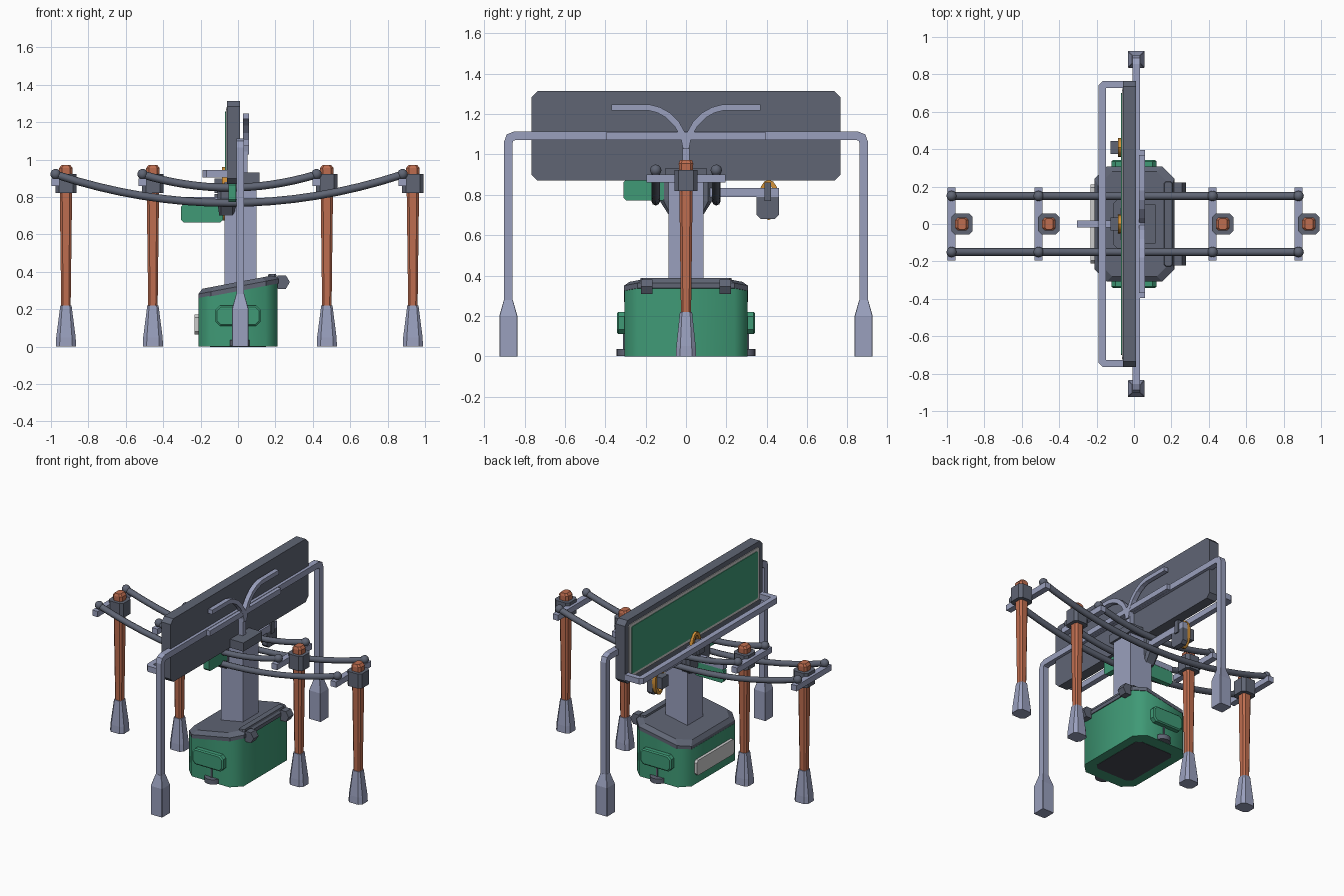
import bpy, bmesh, math
from mathutils import Vector, Matrix

if "Cube" in bpy.data.objects:
    bpy.data.objects.remove(bpy.data.objects["Cube"])


def mat(name, c):
    m = bpy.data.materials.new(name)
    m.diffuse_color = (*c, 1)
    m.use_nodes = True
    m.node_tree.nodes["Principled BSDF"].inputs["Base Color"].default_value = m.diffuse_color
    return m


SLATE = mat("slate grey", (.115, .13, .175))
LAV = mat("lavender metal", (.32, .35, .51))
GREEN = mat("green", (.05, .32, .18))
RUST = mat("rust orange", (.52, .155, .08))
AMBER = mat("amber", (.66, .29, .04))
PALE = mat("pale grey", (.6, .6, .6))
DARK = mat("dark underside", (.06, .065, .085))


def finish(name, bm, m, smooth=0):
    bmesh.ops.recalc_face_normals(bm, faces=bm.faces)
    me = bpy.data.meshes.new(name)
    bm.to_mesh(me)
    bm.free()
    me.materials.append(m)
    o = bpy.data.objects.new(name, me)
    bpy.context.collection.objects.link(o)
    if smooth:
        bpy.context.view_layer.objects.active = o
        o.select_set(True)
        bpy.ops.object.shade_smooth_by_angle(angle=math.radians(smooth))
        o.select_set(False)
    return o


def skin(name, rings, m, smooth=0, closed=False):
    bm = bmesh.new()
    rs = [[bm.verts.new(p) for p in r] for r in rings]
    n = len(rs[0])
    pairs = list(zip(rs, rs[1:])) + ([(rs[-1], rs[0])] if closed else [])
    for a, b in pairs:
        for i in range(n):
            j = (i + 1) % n
            bm.faces.new((a[i], a[j], b[j], b[i]))
    if not closed:
        bm.faces.new(rs[0])
        bm.faces.new(rs[-1])
    return finish(name, bm, m, smooth)


def octo(hx, hy, c):
    return [(hx, c - hy), (hx, hy - c), (hx - c, hy), (c - hx, hy),
            (-hx, hy - c), (-hx, c - hy), (c - hx, -hy), (hx - c, -hy)]


# chamfered rectangle lofted along an axis; sections are (height, half u, half v, chamfer)
def loft(name, sections, m, at=(0, 0, 0), axis='z', shear=0, smooth=0):
    rings = []
    for h, a, b, c in sections:
        ring = []
        for u, v in octo(a, b, c):
            p = {'z': (u, v, h + shear * u), 'x': (h, u, v), 'y': (u, h, v)}[axis]
            ring.append(Vector(p) + Vector(at))
        rings.append(ring)
    return skin(name, rings, m, smooth)


def box(name, x0, x1, y0, y1, z0, z1, m):
    bm = bmesh.new()
    bmesh.ops.create_cube(bm, size=1, matrix=Matrix.Translation(
        ((x0 + x1) / 2, (y0 + y1) / 2, (z0 + z1) / 2)) @ Matrix.Diagonal((x1 - x0, y1 - y0, z1 - z0, 1)))
    return finish(name, bm, m)


# section swept along a planar path with mitred corners; side is the plane normal
def sweep(name, pts, section, side, m, smooth=0, closed=False):
    pts, side, rings = [Vector(p) for p in pts], Vector(side), []
    n = len(pts)
    for i, p in enumerate(pts):
        d1 = (p - pts[i - 1]).normalized() if i or closed else None
        d2 = (pts[(i + 1) % n] - p).normalized() if i < n - 1 or closed else None
        d1, d2 = d1 or d2, d2 or d1
        t = (d1 + d2).normalized()
        w = t.cross(side) / max(.3, t.dot(d1))
        rings.append([p + side * a + w * b for a, b in section])
    return skin(name, rings, m, smooth, closed)


def rect(a, b):
    return [(-a, -b), (a, -b), (a, b), (-a, b)]


def ball(name, p, r, m):
    bm = bmesh.new()
    bmesh.ops.create_uvsphere(bm, u_segments=12, v_segments=8, radius=r, matrix=Matrix.Translation(p))
    finish(name, bm, m, 50)


def drum(name, p, r, depth, n, rot, m):
    bm = bmesh.new()
    bmesh.ops.create_cone(bm, cap_ends=True, segments=n, radius1=r, radius2=r, depth=depth,
                          matrix=Matrix.Translation(p) @ rot)
    finish(name, bm, m, 35)


# four posts with crossbars
for x in (-.92, -.455, .475, .935):
    loft("post_foot", [(0, .054, .05, .02), (.05, .052, .048, .02), (.22, .03, .03, .01)], LAV, (x, 0, 0))
    loft("post", [(.2, .025, .025, .01), (.82, .033, .033, .013), (.955, .036, .036, .014),
                  (.972, .022, .03, .01)], RUST, (x, 0, 0))
    loft("post_collar", [(.82, .057, .057, .02), (.922, .057, .057, .02)], SLATE, (x, 0, 0))
    box("crossbar", x - .077, x - .035, -.195, .195, .86, .9, LAV)
    for y in (-.15, .15):
        ball("rail_knob", (x - .055, y, .922), .028, SLATE)
        drum("knob_stem", (x - .055, y, .9), .016, .04, 8, Matrix(), SLATE)

# sagging rails
tube = [(.021 * math.cos(k * math.pi / 4), .021 * math.sin(k * math.pi / 4)) for k in range(8)]
for x0, x1, low in ((-.975, .88, .768), (-.51, .42, .85)):
    for y in (-.15, .15):
        path = []
        for k in range(17):
            s = k / 8 - 1
            path.append(((x0 + x1) / 2 + s * (x1 - x0) / 2, y, low + (.92 - low) * s * s))
        sweep("sagging_rail", path, tube, (0, 1, 0), SLATE, 50)

# tall arch frame with feet
arch = [(.012, -.88, .2), (.012, -.88, 1.06), (.012, -.872, 1.083), (.012, -.85, 1.092)]
arch += [(x, -y, z) for x, y, z in reversed(arch)]
sweep("arch_frame", arch, rect(.021, .021), (1, 0, 0), LAV)
for y in (-.88, .88):
    loft("arch_foot", [(0, .045, .045, .003), (.2, .045, .045, .003), (.28, .022, .022, .001)], LAV, (.012, y, 0))

# branching arms behind the board
box("arm_stem", .015, .05, -.018, .018, .9, 1.09, LAV)
box("arm_bar", .02, .058, -.395, .395, 1.072, 1.11, LAV)
for s in (-1, 1):
    sweep("curved_arm", [(.043, s * y, z) for y, z in ((0, 1.03), (.012, 1.09), (.045, 1.15), (.09, 1.195),
          (.135, 1.22), (.18, 1.232), (.37, 1.232))], rect(.016, .015), (1, 0, 0), LAV)

# display board with rim, panel and tray rail
loft("board", [(-.06, .765, .222, .03), (.012, .765, .222, .03)], SLATE, (0, 0, 1.092), 'x')
loft("board_rim", [(-.065, .725, .187, .012), (-.058, .725, .187, .012)], PALE, (0, 0, 1.092), 'x')
loft("board_panel", [(-.069, .7, .165, .006), (-.06, .7, .165, .006)], GREEN, (0, 0, 1.092), 'x')
sweep("tray_rail", [(0, .745, .925), (-.16, .745, .925), (-.17, .735, .925),
                    (-.17, -.735, .925), (-.16, -.745, .925), (0, -.745, .925)],
      rect(.02, .019), (0, 0, 1), LAV)

# column, cap and bracket
box("column", -.072, .1, -.086, .086, .3, .88, LAV)
box("column_cap", .005, .115, -.105, .105, .87, .93, SLATE)
loft("column_bracket", [(.7, .04, .085, .01), (.77, .05, .13, .02), (.87, .05, .13, .02)], SLATE, (-.06, 0, 0))

# arms carrying plates and clips
box("rear_arm", -.06, -.02, .08, .46, .79, .835, LAV)
box("side_arm", -.305, -.07, -.02, .02, .76, .8, LAV)
loft("front_plate", [(-.05, .105, .053, .015), (-.01, .105, .053, .015)], GREEN, (0, -.205, .825), 'x')
loft("side_plate", [(-.018, .112, .05, .015), (.018, .112, .05, .015)], GREEN, (-.192, 0, .713), 'y')
for y, z in ((.41, .775), (0, .86)):
    ring = [(-.072, y + .04 * math.cos(a), z + .088 * math.sin(a))
            for a in [k * math.pi / 8 for k in range(16)]]
    sweep("clip_loop", ring, rect(.013, .011), (1, 0, 0), AMBER, 40, True)
    box("clip_block", -.125, -.07, y - .035, y + .035, z - .04, z + .04, SLATE)
loft("clip_backing", [(-.06, .055, .066, .02), (-.02, .055, .066, .02)], SLATE, (0, .405, .746), 'x')
box("clip_pin", -.07, -.012, .388, .422, .77, .86, SLATE)

# base cabinet with sloping lid
B = (.003, 0, 0)
bm_body = [(x, y) for x, y in octo(.212, .305, .065)]
skin("cabinet", [[(x, y, 0) for x, y in bm_body], [(x, y, .3 + .19 * x) for x, y in bm_body]], GREEN, 50)
loft("cabinet_lid", [(.297, .214, .307, .066), (.322, .214, .307, .066), (.346, .195, .28, .075)],
     SLATE, B, shear=.19, smooth=25)
loft("lid_rear_edge", [(.345, .03, .235, .01), (.388, .02, .225, .01)], SLATE, (.183, 0, 0))
loft("underside_panel", [(-.0, .15, .22, .03), (.004, .15, .22, .03)], DARK, (0, 0, -.002))
loft("pale_panel", [(-.232, .21, .053, .015), (-.2, .21, .053, .015)], PALE, (0, 0, .118), 'x')
TY = Matrix.Rotation(math.pi / 2, 4, 'X')
for s in (-1, 1):
    drum("lid_hinge", (.235, s * .195, .345), .042, .056, 6, TY @ Matrix.Rotation(math.pi / 2, 4, 'Z'), SLATE)
    loft("side_handle", [(s * .29, .12, .055, .022), (s * .335, .12, .055, .022), (s * .342, .112, .047, .02)],
         GREEN, (0, 0, .165), 'y')
    drum("pedal", (.01, s * .29, .019), .055, .034, 16, Matrix(), SLATE)
    box("pedal_stem", .004, .016, min(s * .3, s * .312), max(s * .3, s * .312), .02, .12, SLATE)
